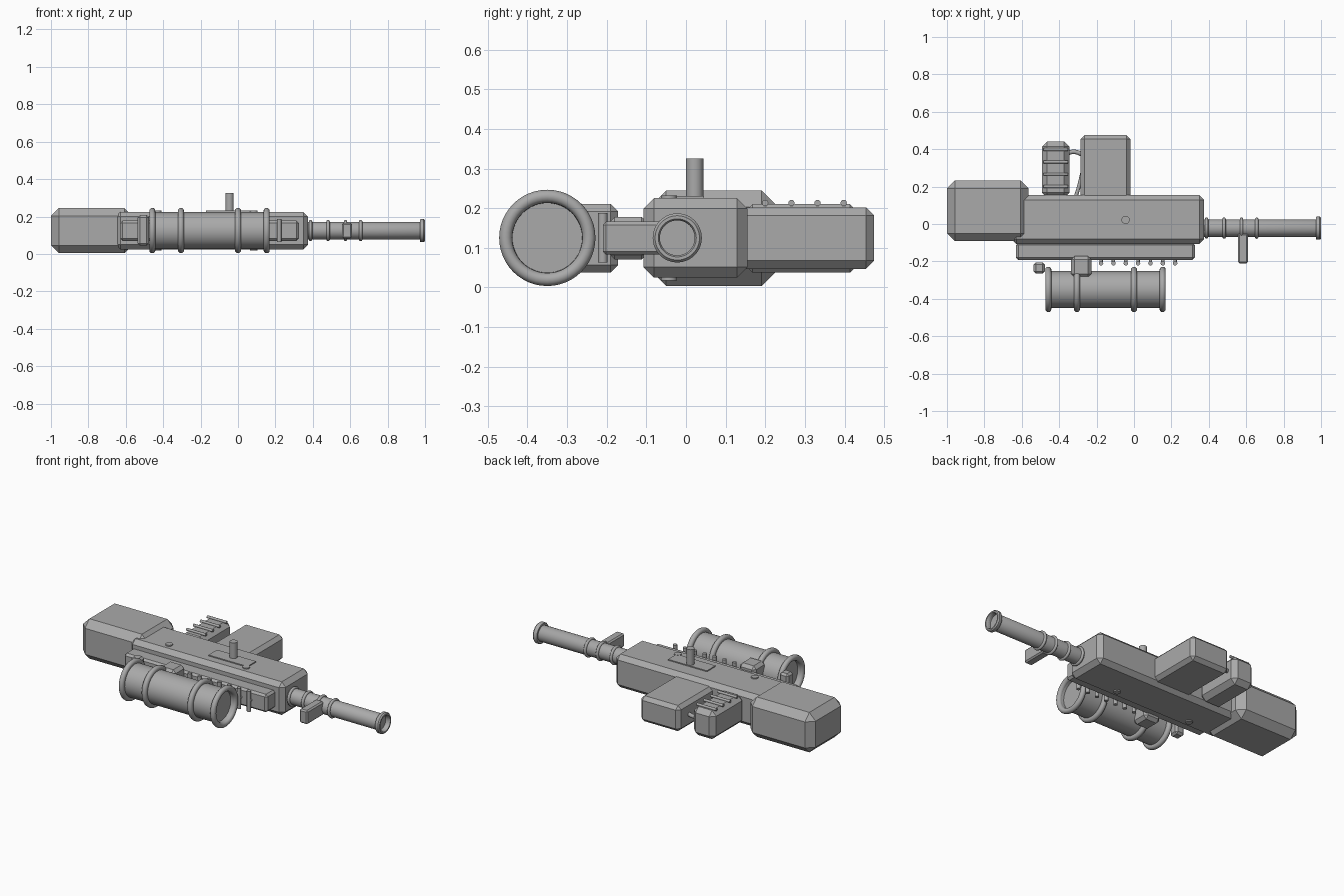
import bpy, math
from mathutils import Vector

if "Cube" in bpy.data.objects:
    bpy.data.objects.remove(bpy.data.objects["Cube"], do_unlink=True)

grey = bpy.data.materials.new("plain_grey")
grey.use_nodes = True
GREY = (0.4, 0.4, 0.4, 1)
grey.diffuse_color = GREY
grey.node_tree.nodes["Principled BSDF"].inputs["Base Color"].default_value = GREY


def finish(ob, name, smooth=False):
    ob.name = name
    ob.data.materials.append(grey)
    if smooth:
        bpy.ops.object.shade_smooth_by_angle(angle=math.radians(40))
    return ob


def box(name, x, y, z, bevel=0.0):
    """Box from (min, max) ranges with a flat chamfer."""
    lo, hi = Vector((x[0], y[0], z[0])), Vector((x[1], y[1], z[1]))
    bpy.ops.mesh.primitive_cube_add(size=1, location=(lo + hi) / 2)
    ob = bpy.context.object
    ob.scale = hi - lo
    bpy.ops.object.transform_apply(location=False, rotation=False, scale=True)
    if bevel:
        mod = ob.modifiers.new("chamfer", "BEVEL")
        mod.width, mod.segments = bevel, 1
    return finish(ob, name)


def rod(name, centre, radius, length, axis="X", sides=24):
    rot = {"X": (0, math.pi / 2, 0), "Y": (math.pi / 2, 0, 0), "Z": (0, 0, 0)}[axis]
    bpy.ops.mesh.primitive_cylinder_add(vertices=sides, radius=radius, depth=length,
                                        location=centre, rotation=rot)
    return finish(bpy.context.object, name, True)


def ring(name, centre, radius, thick):
    bpy.ops.mesh.primitive_torus_add(major_radius=radius, minor_radius=thick, location=centre,
                                     rotation=(0, math.pi / 2, 0),
                                     major_segments=48, minor_segments=12)
    return finish(bpy.context.object, name, True)


def lathe(name, profile, y, z, sides=48):
    """Spin an (x, radius) profile around a line along x, closing both ends."""
    verts, faces = [], []
    for px, r in profile:
        for i in range(sides):
            a = 2 * math.pi * i / sides
            verts.append((px, y + r * math.cos(a), z + r * math.sin(a)))
    for k in range(len(profile) - 1):
        for i in range(sides):
            j = (i + 1) % sides
            a, b = k * sides, (k + 1) * sides
            faces.append((a + i, b + i, b + j, a + j))
    faces.append(tuple(range(sides)))
    last = (len(profile) - 1) * sides
    faces.append(tuple(reversed(range(last, last + sides))))
    me = bpy.data.meshes.new(name)
    me.from_pydata(verts, [], faces)
    ob = bpy.data.objects.new(name, me)
    bpy.context.collection.objects.link(ob)
    bpy.ops.object.select_all(action="DESELECT")
    ob.select_set(True)
    bpy.context.view_layer.objects.active = ob
    return finish(ob, name, True)


def tube(name, points, radius):
    cu = bpy.data.curves.new(name, "CURVE")
    cu.dimensions, cu.bevel_depth, cu.bevel_resolution = "3D", radius, 3
    sp = cu.splines.new("BEZIER")
    sp.bezier_points.add(len(points) - 1)
    for bp, p in zip(sp.bezier_points, points):
        bp.co = p
        bp.handle_left_type = bp.handle_right_type = "AUTO"
    ob = bpy.data.objects.new(name, cu)
    bpy.context.collection.objects.link(ob)
    cu.use_fill_caps = True
    cu.materials.append(grey)


MID = 0.125

# Main blocks
box("body", (-0.655, 0.375), (-0.107, 0.155), (0.025, 0.225), 0.026)
box("stock", (-1.0, -0.565), (-0.092, 0.233), (0.004, 0.245), 0.042)
box("grip", (-0.285, -0.02), (0.12, 0.475), (0.047, 0.202), 0.021)
box("magazine", (-0.492, -0.345), (0.14, 0.442), (0.037, 0.21), 0.028)
for i in range(4):
    rod("magazine_rib", (-0.418, 0.2 + i * 0.066, 0.213), 0.008, 0.13, "X", 12)

# Trigger and its guard
tube("trigger_guard", [(-0.36, 0.378, MID), (-0.32, 0.386, MID), (-0.27, 0.37, MID)], 0.012)
tube("trigger", [(-0.278, 0.27, MID), (-0.292, 0.21, MID), (-0.31, 0.15, MID)], 0.01)

# Barrel with hollow muzzle
BY = -0.022
lathe("barrel", [(0.36, 0.047), (0.98, 0.047), (0.985, 0.044), (0.94, 0.044)], BY, MID)
for x in (0.388, 0.482, 0.575, 0.656):
    ring("barrel_ring", (x, BY, MID), 0.048, 0.009)
lathe("muzzle_rim", [(0.972, 0.044), (0.972, 0.058), (0.977, 0.062), (0.993, 0.062),
                     (1.0, 0.056), (1.0, 0.048), (0.994, 0.044), (0.96, 0.044)], BY, MID)
box("front_handle", (0.556, 0.61), (-0.21, -0.05), (0.083, 0.166), 0.008)

# Side rail with upright teeth
box("side_rail", (-0.63, 0.325), (-0.192, -0.1), (0.07, 0.178), 0.012)
for i in range(9):
    rod("rail_tooth", (0.22 - i * 0.066, -0.21, MID), 0.012, 0.125, "Z", 12)
    rod("tooth_pin", (0.22 - i * 0.066, -0.198, MID), 0.009, 0.03, "Y", 12)

# Scope with recessed lenses
SY = -0.35
half = [(-0.44, 0.088), (-0.462, 0.09), (-0.462, 0.098)]
lathe("scope", half + [(-0.305 - x, r) for x, r in reversed(half)], SY, MID)
for x in (-0.458, -0.305, 0.0, 0.153):
    ring("scope_ring", (x, SY, MID), 0.105, 0.0165)
box("scope_mount", (-0.337, -0.228), (-0.285, -0.172), (0.038, 0.21), 0.018)
box("scope_knob", (-0.536, -0.476), (-0.265, -0.205), (0.045, 0.207), 0.012)

# Top plate, peg and rivets
box("top_plate", (-0.172, 0.088), (-0.036, 0.046), (0.22, 0.231))
rod("peg", (-0.045, 0.022, 0.265), 0.022, 0.12, "Z")
for x in (-0.43, 0.085):
    for z in (0.224, 0.026):
        rod("rivet", (x, -0.043, z), 0.02, 0.016, "Z")
